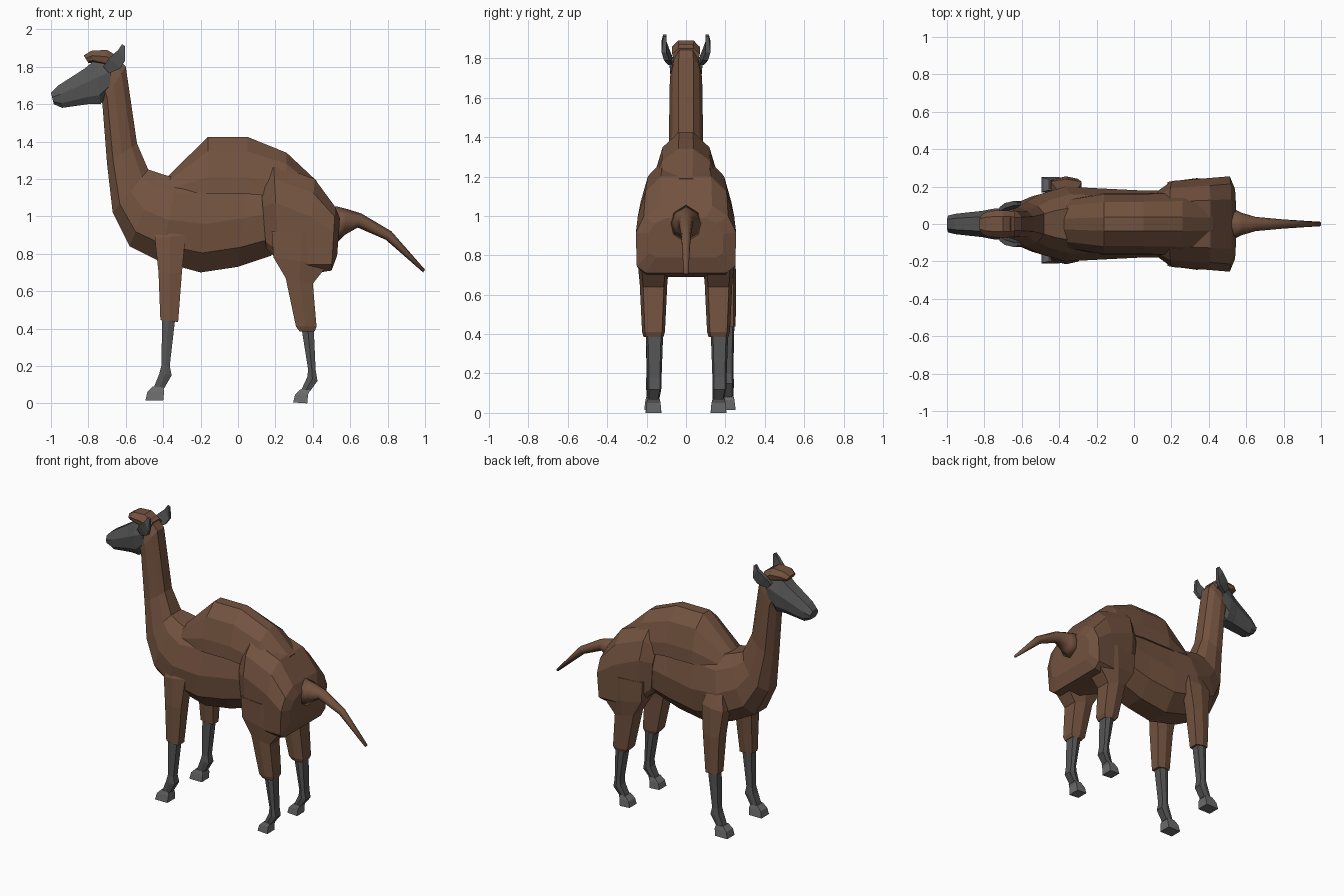
import bpy, bmesh


def material(name, r, g, b):
    m = bpy.data.materials.new(name)
    m.diffuse_color = (r, g, b, 1)
    return m


FUR = material("fur", 0.17, 0.085, 0.05)
SKIN = material("skin", 0.09, 0.09, 0.09)
HOOF = material("hoof", 0.15, 0.15, 0.15)

# half outlines: (fraction from start to end point, width factor)
BARREL = [(0, .45), (.18, .8), (.5, 1), (.8, .92), (1, .4)]
RUMP = [(0, .52), (.15, .84), (.4, 1), (.9, .98), (1, .8)]
HUMP = [(0, .22), (.25, .72), (.7, .97), (1, 1)]
SNOUT = [(0, .55), (.4, 1), (.8, .9), (1, .55)]
LEG = [(0, .75), (.5, 1), (1, .75)]
BOX = [(0, 1), (1, 1)]
ROUND = [(0, 0), (.2, .8), (.5, 1), (.8, .8), (1, 0)]


def loft(name, rings, outline, mat, smooth=False):
    """Skin rings given as (x0, z0, x1, z1, half width, y centre)."""
    bm = bmesh.new()
    loops = []
    for x0, z0, x1, z1, w, *yc in rings:
        y = yc[0] if yc else 0
        half = [(x0 + (x1 - x0) * t, w * f, z0 + (z1 - z0) * t) for t, f in outline]
        other = [(px, -py, pz) for px, py, pz in reversed(half) if py > 0]
        loops.append([bm.verts.new((px, y + py, pz)) for px, py, pz in half + other])
    n = len(loops[0])
    for a, b in zip(loops, loops[1:]):
        for i in range(n):
            j = (i + 1) % n
            bm.faces.new((a[i], a[j], b[j], b[i]))
    bm.faces.new(loops[0])
    bm.faces.new(loops[-1])
    bmesh.ops.recalc_face_normals(bm, faces=bm.faces)
    for f in bm.faces:
        f.smooth = smooth
    me = bpy.data.meshes.new(name)
    bm.to_mesh(me)
    bm.free()
    me.materials.append(mat)
    ob = bpy.data.objects.new(name, me)
    bpy.context.collection.objects.link(ob)
    return ob


# neck and barrel, one continuous skin
loft("neck_and_torso", [
    (-.66, 1.87, -.75, 1.68, .07),
    (-.60, 1.80, -.725, 1.60, .082),
    (-.54, 1.39, -.70, 1.28, .088),
    (-.48, 1.25, -.67, 1.02, .12),
    (-.42, 1.23, -.58, .84, .16),
    (-.32, 1.20, -.42, .76, .20),
    (-.15, 1.22, -.20, .70, .19),
    (.05, 1.25, 0, .73, .18),
    (.22, 1.25, .18, .79, .18)], BARREL, FUR)

# hump on the back
loft("hump", [
    (-.38, 1.21, -.36, 1.12, .13),
    (-.16, 1.425, -.16, 1.12, .165),
    (.05, 1.425, .05, 1.12, .165),
    (.26, 1.34, .26, 1.10, .17),
    (.42, 1.19, .41, 1.05, .15)], HUMP, FUR)

# wide hindquarters
loft("hindquarters", [
    (.12, 1.20, .15, .83, .18),
    (.19, 1.28, .22, .76, .23),
    (.41, 1.20, .37, .69, .245),
    (.52, 1.05, .50, .71, .255),
    (.545, .99, .53, .79, .19)], RUMP, FUR)

# tail
loft("tail", [
    (.52, 1.055, .53, .86, .085),
    (.58, 1.04, .57, .90, .06),
    (.66, 1.015, .64, .94, .038),
    (.82, .92, .79, .875, .024),
    (1.0, .715, .99, .70, .012)], ROUND, FUR, smooth=True)

# head
loft("head", [
    (-1.0, 1.66, -.985, 1.60, .045),
    (-.96, 1.70, -.94, 1.58, .055),
    (-.82, 1.79, -.80, 1.60, .07),
    (-.76, 1.84, -.735, 1.60, .082),
    (-.67, 1.85, -.69, 1.66, .084)], SNOUT, SKIN)
loft("hair_tuft", [
    (-.825, 1.86, -.80, 1.82, .05),
    (-.785, 1.885, -.77, 1.82, .07),
    (-.70, 1.89, -.71, 1.80, .072),
    (-.635, 1.85, -.65, 1.78, .07)], SNOUT, FUR)

for side, s in (("left", -1), ("right", 1)):
    # ears, curving outwards
    loft(f"ear_{side}", [
        (-.72, 1.80, -.69, 1.765, .012, s * .078),
        (-.69, 1.845, -.63, 1.79, .014, s * .098),
        (-.64, 1.89, -.605, 1.83, .012, s * .112),
        (-.62, 1.92, -.605, 1.91, .008, s * .108)], BOX, SKIN)

    # front leg, standing slightly to one side
    y = .02 + s * .19
    loft(f"front_upper_leg_{side}", [
        (-.41, .99, -.30, .99, .03, y - s * .05),
        (-.445, .88, -.28, .90, .055, y - s * .025),
        (-.425, .70, -.30, .70, .055, y - s * .01),
        (-.415, .445, -.32, .435, .042, y)], LEG, FUR)
    loft(f"front_lower_leg_{side}", [
        (-.405, .46, -.335, .46, .036, y),
        (-.41, .20, -.365, .20, .03, y),
        (-.42, .16, -.355, .15, .034, y),
        (-.45, .085, -.395, .08, .03, y)], LEG, SKIN)
    loft(f"front_hoof_{side}", [
        (-.455, .09, -.40, .085, .03, y),
        (-.485, .06, -.395, .065, .036, y),
        (-.495, .015, -.40, .015, .042, y)], BOX, HOOF)

    # hind leg with heavy thigh
    y = s * .165
    loft(f"hind_thigh_{side}", [
        (.18, .92, .50, .92, .08, y),
        (.19, .78, .48, .74, .08, y),
        (.255, .67, .40, .64, .07, y),
        (.31, .41, .42, .41, .058, y),
        (.33, .385, .41, .385, .05, y)], LEG, FUR)
    loft(f"hind_lower_leg_{side}", [
        (.34, .40, .405, .40, .044, y + .005),
        (.375, .18, .415, .18, .036, y + .005),
        (.37, .14, .425, .12, .036, y + .005),
        (.34, .075, .385, .065, .03, y)], LEG, SKIN)
    loft(f"hind_hoof_{side}", [
        (.335, .075, .385, .07, .03, y),
        (.305, .045, .375, .05, .036, y),
        (.295, .005, .37, 0, .04, y)], BOX, HOOF)
